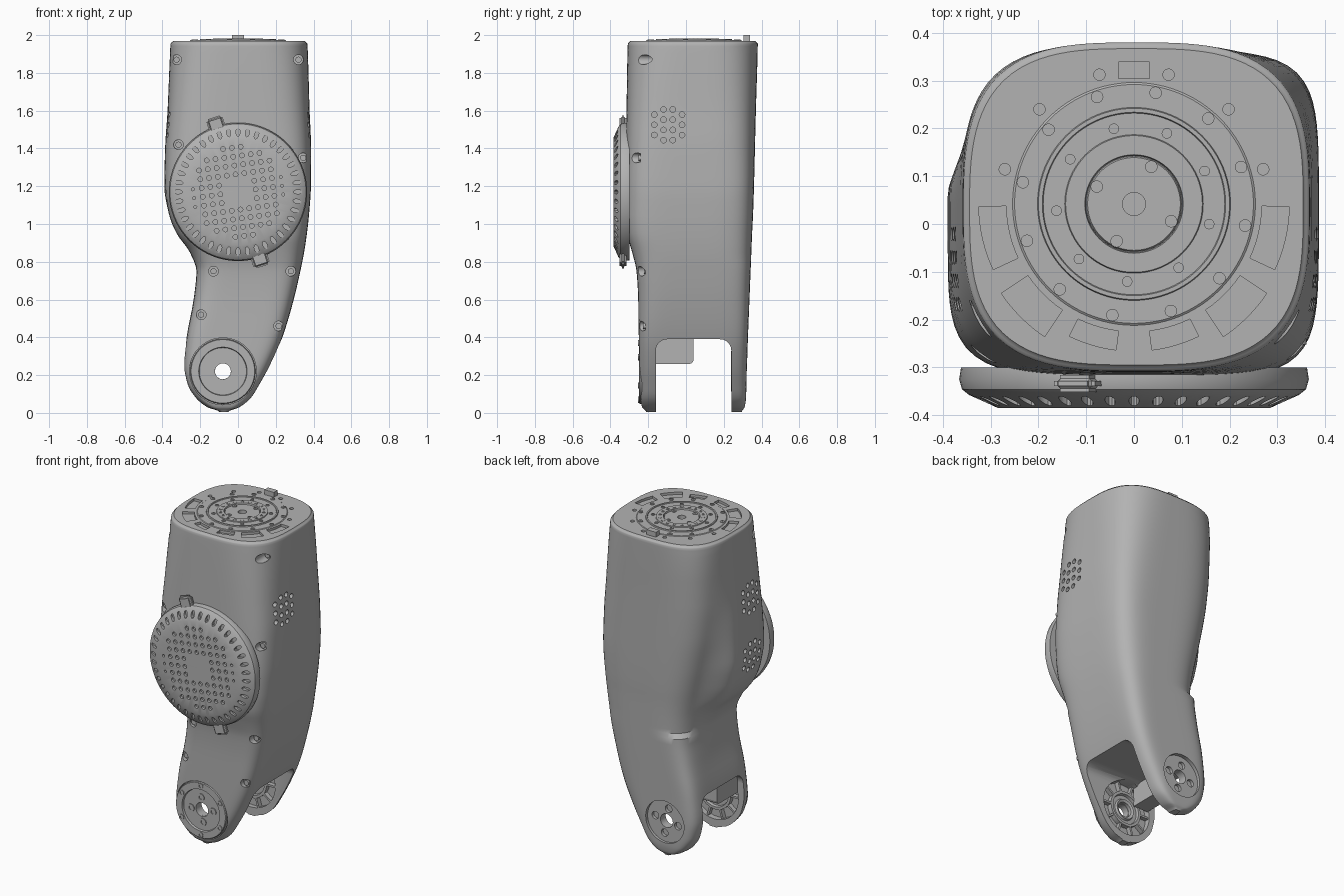
import bpy, bmesh, math
from math import pi, sin, cos, radians
from mathutils import Vector, Matrix

if "Cube" in bpy.data.objects:
    bpy.data.objects.remove(bpy.data.objects["Cube"])

X, Y, Z = Vector((1, 0, 0)), Vector((0, 1, 0)), Vector((0, 0, 1))


def material(name, v):
    m = bpy.data.materials.new(name)
    m.use_nodes = True
    m.diffuse_color = (v, v, v, 1)
    m.node_tree.nodes["Principled BSDF"].inputs["Base Color"].default_value = (v, v, v, 1)
    return m


GREY = material("machined grey", 0.45)


def finish(name, bm):
    bmesh.ops.recalc_face_normals(bm, faces=bm.faces)
    me = bpy.data.meshes.new(name)
    bm.to_mesh(me)
    bm.free()
    me.materials.append(GREY)
    ob = bpy.data.objects.new(name, me)
    bpy.context.collection.objects.link(ob)
    return ob


def select(ob):
    bpy.ops.object.select_all(action='DESELECT')
    ob.select_set(True)
    bpy.context.view_layer.objects.active = ob


def smooth(ob):
    select(ob)
    bpy.ops.object.shade_smooth_by_angle(angle=radians(32))


def cut(ob, bm):
    tool = finish("cutter", bm)
    tool.hide_render = True
    mod = ob.modifiers.new("cut", 'BOOLEAN')
    mod.operation, mod.solver, mod.object = 'DIFFERENCE', 'EXACT', tool
    select(ob)
    bpy.ops.object.modifier_apply(modifier=mod.name)
    bpy.data.objects.remove(tool)


def cyl(bm, a, b, r, seg=16, stretch=1, turn=0):
    """Cylinder from a to b, optionally an oval turned about its axis."""
    a, b = Vector(a), Vector(b)
    rot = (b - a).to_track_quat('Z', 'Y').to_matrix().to_4x4()
    m = Matrix.Translation((a + b) / 2) @ rot @ Matrix.Rotation(turn, 4, 'Z') @ Matrix.Diagonal((stretch, 1, 1, 1))
    bmesh.ops.create_cone(bm, cap_ends=True, segments=seg, radius1=r, radius2=r,
                          depth=(b - a).length, matrix=m)


def prism(bm, pts, vec):
    f = bm.faces.new([bm.verts.new(p) for p in pts])
    new = bmesh.ops.extrude_face_region(bm, geom=[f])["geom"]
    bmesh.ops.translate(bm, verts=[v for v in new if isinstance(v, bmesh.types.BMVert)], vec=vec)


def box(bm, centre, size, rot=Matrix.Identity(4)):
    bmesh.ops.create_cube(bm, size=1, matrix=Matrix.Translation(centre) @ rot @ Matrix.Diagonal((*size, 1)))


def lathe(name, profile, origin, axis, seg=72):
    """Closed ring: revolve (radius, height) points around an axis."""
    bm = bmesh.new()
    q = axis.to_track_quat('Z', 'Y')
    rings = [[bm.verts.new(Vector(origin) + q @ Vector((r * cos(2 * pi * i / seg), r * sin(2 * pi * i / seg), h)))
              for i in range(seg)] for r, h in profile]
    for a, b in zip(rings, rings[1:] + rings[:1]):
        for i in range(seg):
            j = (i + 1) % seg
            bm.faces.new((a[i], a[j], b[j], b[i]))
    return finish(name, bm)


def polar(c, r, deg):
    return c[0] + r * cos(radians(deg)), c[1] + r * sin(radians(deg))


# Body shell: height, left edge at back, left edge at front, right, front, back, squareness
ROWS = [(.005, -.1, -.1, -.05, -.21, .295, 5), (.03, -.165, -.165, .01, -.232, .31, 6),
        (.08, -.225, -.225, .07, -.243, .318, 7), (.15, -.268, -.268, .115, -.246, .32, 7),
        (.25, -.287, -.287, .17, -.248, .323, 7), (.4, -.272, -.272, .235, -.25, .328, 7),
        (.6, -.235, -.235, .295, -.253, .336, 6), (.75, -.215, -.22, .33, -.262, .342, 5.5),
        (.85, -.225, -.255, .35, -.285, .346, 5), (.95, -.245, -.325, .365, -.312, .35, 5),
        (1.05, -.268, -.365, .376, -.32, .355, 5), (1.2, -.302, -.39, .386, -.32, .36, 5),
        (1.4, -.338, -.386, .387, -.318, .365, 4.5), (1.6, -.355, -.373, .379, -.315, .37, 4),
        (1.9, -.358, -.36, .37, -.31, .379, 3.2), (1.955, -.355, -.357, .367, -.308, .38, 3.1),
        (1.97, -.342, -.344, .354, -.295, .367, 3.1)]


def slope(i, k):
    if i in (0, len(ROWS) - 1):
        return 0
    d = [(ROWS[j + 1][k] - ROWS[j][k]) / (ROWS[j + 1][0] - ROWS[j][0]) for j in (i - 1, i)]
    return 2 * d[0] * d[1] / (d[0] + d[1]) if d[0] * d[1] > 0 else 0


def row_between(i, t):
    h = ROWS[i + 1][0] - ROWS[i][0]
    out = [ROWS[i][0] + h * t]
    for k in range(1, 7):
        p, q = ROWS[i][k], ROWS[i + 1][k]
        out.append(p + (q - p) * t * t * (3 - 2 * t) + h * t * (1 - t) * (slope(i, k) * (1 - t) - slope(i + 1, k) * t))
    return out


def section(z, lb, lf, right, front, back, n, count=112):
    cx, cy = (lb + right) / 2, (front + back) / 2
    pts = []
    for i in range(count):
        c, s = cos(2 * pi * i / count), sin(2 * pi * i / count)
        m = min(n, 3.4) if c < 0 < s and z > .75 else n
        r = (abs(c) ** m + abs(s) ** m) ** (-1 / m)
        y = cy + r * s * (back - front) / 2
        t = min(max((.25 - y) / .19, 0), 1)
        t *= t * (3 - 2 * t)
        left = lb + (lf - lb) * t
        pts.append((cx + r * c * (right - cx if c > 0 else cx - left), y, z))
    return pts


bm = bmesh.new()
rows = [row_between(i, t / 4) for i in range(len(ROWS) - 1) for t in range(4)] + [ROWS[-1]]
loops = [[bm.verts.new(p) for p in section(*r)] for r in rows]
for a, b in zip(loops, loops[1:]):
    for i in range(len(a)):
        j = (i + 1) % len(a)
        bm.faces.new((a[i], a[j], b[j], b[i]))
bm.faces.new(loops[0])
bm.faces.new(loops[-1])
body = finish("leg_body", bm)

# Fork slot with rounded upper corners
HUB = (-.08, .22)
bm = bmesh.new()
arc = [polar((.18, .33), .06, a) for a in range(0, 91, 15)] + [polar((-.1, .33), .06, a) for a in range(90, 181, 15)]
prism(bm, [(-.6, y, z) for y, z in [(.24, -.1)] + arc + [(-.16, -.1)]], X * 1.2)
cut(body, bm)

# Hub recesses in both fork arms, then the axle hole
bm = bmesh.new()
for a, b, r in ((-.4, -.222, .177), (-.195, -.1, .165), (.2, .268, .165), (.303, .4, .13)):
    cyl(bm, (HUB[0], a, HUB[1]), (HUB[0], b, HUB[1]), r, 64)
cut(body, bm)
bm = bmesh.new()
cyl(bm, (HUB[0], -.5, HUB[1]), (HUB[0], .5, HUB[1]), .042, 32)
for k in range(4):
    x, z = polar(HUB, .078, 10 + 90 * k)
    cyl(bm, (x, .285, z), (x, .4, z), .023)
cut(body, bm)

# Screw pockets, side vents and the shallow pockets on the top face
bm = bmesh.new()
SCREWS = [(-.325, 1.87, -.16), (.32, 1.87, -.16), (-.315, 1.42, -.24), (.345, 1.35, -.24),
          (-.13, .75, -.235), (.28, .75, -.21), (-.195, .52, -.215), (.215, .46, -.215)]
for x, z, depth in SCREWS:
    cyl(bm, (x, -.5, z), (x, depth, z), .026, 20)


def vent(side, zc):
    for col in range(4):
        for k in range(4 if col in (1, 2) else 3):
            y = -.168 + col * .049
            z = zc + (k - (1.5 if col in (1, 2) else 1)) * .054
            cyl(bm, (side * .33, y, z), (side * .5, y, z), .015, 12)


vent(1, 1.525)
vent(-1, 1.525)
vent(-1, 1.17)
TOP = (0, .042)
for side in (1, -1):
    for a0, a1, r in ((-25, -1, .325), (-56, -34, .335), (-83, -64, .308)):
        edge = [polar(TOP, r, a0 + (a1 - a0) * k / 6) for k in range(7)]
        edge += [polar(TOP, .268, a1 + (a0 - a1) * k / 6) for k in range(7)]
        prism(bm, [(side * x, y, 1.955) for x, y in edge], Z * .05)
for k in (0, 1, 2, 3, 4, 5):
    x, y = polar(TOP, .28, 15 + 30 * k)
    cyl(bm, (x, y, 1.95), (x, y, 2), .012)
cyl(bm, (0, TOP[1], 1.93), (0, TOP[1], 2), .1, 32)
cut(body, bm)
smooth(body)

# Screw heads in the pockets
bm = bmesh.new()
for x, z, d in SCREWS:
    cyl(bm, (x, d - .012, z), (x, d + .01, z), .016)
smooth(finish("shell_screws", bm))

# Round front cover with vent holes
COVER = (0, 1.17)
cover = lathe("front_cover", [(.001, -.3), (.362, -.3), (.366, -.325), (.36, -.346), (.345, -.358),
                              (.285, -.385), (.001, -.385)], (0, 0, COVER[1]), Y, 96)
bm = bmesh.new()
for k in range(40):
    x, z = polar(COVER, .317, 9 * k)
    cyl(bm, (x, -.355, z), (x, -.42, z), .011, 12, 2, radians(9 * k))
for i in range(-5, 6):
    for j in range(-5, 6):
        if max(abs(i), abs(j)) > 1 and math.hypot(i, j) < 5.2:
            p = Matrix.Rotation(radians(8), 2) @ Vector((i * .047, j * .047))
            cyl(bm, (p.x, -.37, COVER[1] + p.y), (p.x, -.42, COVER[1] + p.y), .0125 if abs(i) < 5 else .008, 12)
cut(cover, bm)
smooth(cover)
bm = bmesh.new()
for a in (108, 288):
    x, z = polar(COVER, .365, a)
    box(bm, (x, -.334, z), (.1, .036, .09), Matrix.Rotation(radians(-a), 4, 'Y'))
bmesh.ops.bevel(bm, geom=bm.edges[:], offset=.013, segments=3, affect='EDGES')
smooth(finish("cover_tabs", bm))

# Front hub plate with bolts
smooth(lathe("front_hub_plate", [(.172, .2), (.172, .244), (.168, .249), (.128, .249), (.125, .236),
                                 (.042, .236), (.042, .2)], (HUB[0], 0, HUB[1]), -Y))


def bolts(name, spots, axis, r, height):
    """Socket bolts: a collar with a recessed centre at every spot."""
    bm = bmesh.new()
    for p in spots:
        p = Vector(p)
        cyl(bm, p - axis * .01, p + axis * height, r, 16)
    ob = finish(name, bm)
    bm = bmesh.new()
    for p in spots:
        cyl(bm, Vector(p) + axis * height * .3, Vector(p) + axis * .05, r * .55, 6)
    cut(ob, bm)
    smooth(ob)


def around(c, r, n, start):
    return [polar(c, r, start + 360 * k / n) for k in range(n)]


bolts("hub_rim_bolts", [(x, -.248, z) for x, z in around(HUB, .15, 6, 30)], -Y, .017, .005)
bolts("hub_face_bolts", [(x, -.235, z) for x, z in around(HUB, .075, 4, 5)], -Y, .023, .006)

# Bearing rings and ribs on the inner faces of the fork
for name, y, axis in (("front", -.2, Y), ("back", .272, -Y)):
    smooth(lathe(name + "_bearing_ring", [(.045, 0), (.045, .024), (.06, .03), (.066, .018), (.088, .018),
                                          (.092, .034), (.108, .034), (.108, 0)], (HUB[0], y, HUB[1]), axis, 48))
    bm = bmesh.new()
    for k in range(10):
        x, z = polar(HUB, .137, 36 * k)
        box(bm, (x, y + axis.y * .016, z), (.07, .032, .012), Matrix.Rotation(radians(-36 * k), 4, 'Y'))
    finish(name + "_fork_ribs", bm)

# Stop block under the fork arch
bm = bmesh.new()
low = [polar((.02, .28), .02, a) for a in range(0, -91, -30)]
prism(bm, [(-.24, y, z) for y, z in [(-.17, .4), (.04, .4)] + low + [(-.17, .26)]], X * .1)
finish("fork_stop", bm)

# Rotary flange on the top face
smooth(lathe("top_flange", [(.024, 1.94), (.024, 1.972), (.097, 1.972), (.1, 1.966), (.103, 1.979), (.143, 1.979),
                            (.145, 1.974), (.19, 1.974), (.192, 1.979), (.2, 1.979), (.202, 1.973), (.25, 1.973),
                            (.257, 1.968), (.257, 1.94)], (0, TOP[1], 0), Z, 96))
bolts("flange_outer_bolts", [(*p, 1.973) for p in around(TOP, .237, 12, 19)], Z, .013, .004)
bolts("flange_middle_bolts", [(*p, 1.974) for p in around(TOP, .163, 9, 25)], Z, .011, .004)
bolts("flange_ring_bolts", [(*p, 1.979) for p in around(TOP, .123, 18, 5)], Z, .01, .002)
bolts("flange_core_bolts", [(*p, 1.972) for p in around(TOP, .086, 4, 65)], Z, .013, .004)

# Locating key at the back of the top face
bm = bmesh.new()
box(bm, (0, .322, 1.98), (.064, .036, .04))
finish("locating_key", bm)
